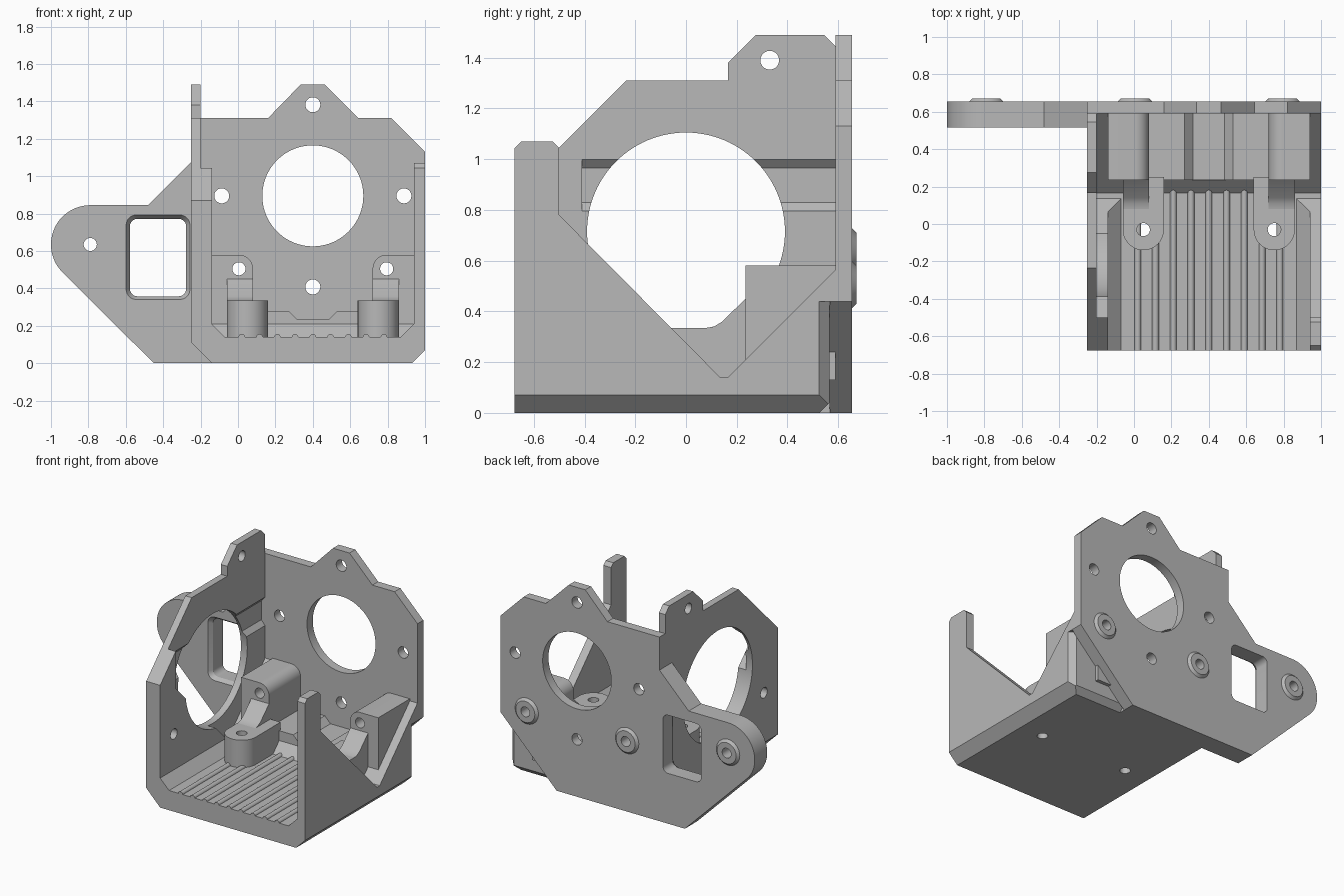
import bpy, bmesh
from math import sin, cos, radians

scene_cube = bpy.data.objects.get("Cube")
if scene_cube:
    bpy.data.objects.remove(scene_cube, do_unlink=True)

grey = bpy.data.materials.new("plain grey")
grey.use_nodes = True
grey.diffuse_color = (0.48, 0.48, 0.48, 1)
grey.node_tree.nodes["Principled BSDF"].inputs["Base Color"].default_value = (0.48, 0.48, 0.48, 1)

PLACE = {"x": lambda u, v, d: (d, u, v),   # profile in y, z
         "y": lambda u, v, d: (u, d, v),   # profile in x, z
         "z": lambda u, v, d: (u, v, d)}   # profile in x, y


def arc(u, v, r, start, end, steps=16):
    angles = [radians(start + (end - start) * i / steps) for i in range(steps + 1)]
    return [(u + r * cos(a), v + r * sin(a)) for a in angles]


def circle(u, v, r, steps=48):
    return arc(u, v, r, 0, 360, steps)[:-1]


def rounded_box(u0, u1, v0, v1, r):
    corners = ((u1, v1), (u0, v1), (u0, v0), (u1, v0))
    signs = ((-1, -1), (1, -1), (1, 1), (-1, 1))
    points = []
    for i, ((u, v), (su, sv)) in enumerate(zip(corners, signs)):
        points += arc(u + su * r, v + sv * r, r, 90 * i, 90 * i + 90, 6)
    return points


def prism(name, axis, profile, a, b, far_profile=None):
    """Solid between a profile at depth a and its far copy at depth b."""
    bm = bmesh.new()
    near = [bm.verts.new(PLACE[axis](u, v, a)) for u, v in profile]
    far = [bm.verts.new(PLACE[axis](u, v, b)) for u, v in far_profile or profile]
    bm.faces.new(near)
    bm.faces.new(far)
    for i in range(len(near)):
        j = (i + 1) % len(near)
        bm.faces.new((near[i], near[j], far[j], far[i]))
    bmesh.ops.recalc_face_normals(bm, faces=bm.faces)
    mesh = bpy.data.meshes.new(name)
    bm.to_mesh(mesh)
    bm.free()
    mesh.materials.append(grey)
    obj = bpy.data.objects.new(name, mesh)
    bpy.context.collection.objects.link(obj)
    return obj


def cut(obj, cutters):
    for cutter in cutters:
        mod = obj.modifiers.new("cut", "BOOLEAN")
        mod.operation, mod.solver, mod.object = "DIFFERENCE", "EXACT", cutter
    graph = bpy.context.evaluated_depsgraph_get()
    mesh = bpy.data.meshes.new_from_object(obj.evaluated_get(graph))
    obj.modifiers.clear()
    obj.data = mesh


def mirror_x(points):
    return [(0.8 - u, v) for u, v in points]


cutters, parts = [], []


def cutter(*args):
    obj = prism("cutter", *args)
    obj.hide_render = True
    cutters.append(obj)
    return obj


def part(*args):
    obj = prism(*args)
    parts.append(obj)
    return obj


# Shared cutters: screw holes, lug holes and the stepped rear corner
screws = [(-0.79, 0.635), (0.005, 0.505), (0.795, 0.505)]
screw_holes = [cutter("y", circle(u, v, 0.035), 0.1, 0.8) for u, v in screws]
lug_holes = [cutter("z", circle(x, -0.03, 0.035), -0.1, 0.6) for x in (0.05, 0.75)]
corner = [cutter("y", [(1.05, 0.49), (0.51, -0.05), (1.05, -0.05)], 0.565, 0.8),
          cutter("z", [(1.04, 0.485), (1.04, 0.57), (0.96, 0.565)], -0.05, 0.44),
          cutter("x", [(0.485, -0.04), (0.57, -0.04), (0.565, 0.04)], 0.56, 1.05)]

# Tray: floor with both side walls, lowered by a V between front and back
tray = part("tray", "y", [(-0.25, 0.11), (-0.14, 0), (0.93, 0), (1, 0.07), (1, 1.07), (0.94, 1.07),
                          (0.94, 0.21), (0.87, 0.14), (-0.07, 0.14), (-0.14, 0.21),
                          (-0.14, 1.07), (-0.25, 1.07)], -0.675, 0.595)
v_space = cutter("x", [(-0.5, 1.2), (-0.5, 0.78), (0.135, 0.14), (0.165, 0.14),
                       (0.65, 0.625), (0.65, 1.2)], -0.4, 1.2)
left_slope = cutter("x", [(-0.7, 0.845), (-0.45, 1.095), (-0.7, 1.095)], -0.4, 0)
front_tip = cutter("x", [(-0.7, 1.02), (-0.63, 1.09), (-0.7, 1.09)], 0.8, 1.1)
rear_tip = cutter("x", [(-0.48, 1.025), (-0.545, 1.09), (-0.48, 1.09)], 0.8, 1.1)

# Openings in the tall side wall
wall_holes = [cutter("x", circle(y, z, r, n), -0.4, -0.1) for y, z, r, n in
              ((0, 0.715, 0.39, 96), (0.33, 1.39, 0.037, 32), (-0.52, 0.465, 0.037, 32))]
groove = cutter("y", [(-0.19, 1.01), (-0.23, 0.965), (-0.23, 0.83), (-0.19, 0.785)], -0.41, 0.6)
cut(tray, [v_space, left_slope, front_tip, rear_tip] + wall_holes + lug_holes + corner)

side_wall = part("side_wall", "x", [(-0.675, 0.11), (-0.675, 0.87), (-0.235, 1.31), (0.165, 1.31),
                                    (0.165, 1.38), (0.275, 1.49), (0.545, 1.49), (0.59, 1.445),
                                    (0.59, 0.11)], -0.25, -0.2)
cut(side_wall, wall_holes + [groove])

# Back plate with its large bore and four bolt holes
back_plate = part("back_plate", "y", [(-0.25, 0), (0.93, 0), (1, 0.07), (1, 1.13), (0.82, 1.31),
                                      (0.645, 1.31), (0.465, 1.49), (0.335, 1.49), (0.16, 1.31),
                                      (-0.25, 1.31)], 0.59, 0.655)
bore = [cutter("y", circle(0.4, 0.895, 0.27, 80), 0.4, 0.8)]
bore += [cutter("y", circle(0.4 + 0.487 * i, 0.895 + 0.487 * j, 0.04), 0.55, 0.8)
         for i, j in ((1, 0), (-1, 0), (0, 1), (0, -1))]
cut(back_plate, bore + screw_holes + corner)

# Thick rounded ear with a window
ear = part("ear", "y", [(-0.14, 0), (-0.25, 0.11), (-0.25, 1.075), (-0.48, 0.845)]
           + arc(-0.79, 0.635, 0.21, 90, 225, 32) + [(-0.45, 0)], 0.515, 0.655)
window = cutter("y", rounded_box(-0.605, -0.25, 0.335, 0.8, 0.06), 0.505, 0.545,
                rounded_box(-0.578, -0.277, 0.358, 0.772, 0.04))
window_back = cutter("y", rounded_box(-0.578, -0.277, 0.358, 0.772, 0.04), 0.54, 0.8)
cut(ear, [window, window_back, screw_holes[0]])

# Screw bosses on the back
for (u, v), hole in zip(screws, screw_holes):
    boss = part("screw_boss", "y", circle(u, v, 0.097), 0.65, 0.672, circle(u, v, 0.075))
    cut(boss, [hole])

# Ramp and raised rear floor with a shallow channel
ramp = part("floor_ramp", "x", [(0.165, 0.14), (0.235, 0.21), (0.59, 0.21), (0.59, 0.13),
                                (0.165, 0.13)], -0.14, 0.94)
cut(ramp, corner)
half = [(0, 0.13), (0, 0.28), (0.27, 0.28), (0.315, 0.235)]
part("rear_floor", "y", half + mirror_x(half)[::-1], 0.235, 0.59)

# Clamp blocks, lugs and gussets, mirrored about the bore
block = [(-0.14, 0.14), (-0.14, 0.58)] + arc(0.005, 0.505, 0.075, 90, 0) + [(0.08, 0.14)]
lug = [(0.16, 0.25), (-0.06, 0.25)] + arc(0.05, -0.03, 0.11, 180, 360, 32)
gusset = [(0.08, 0.32), (0.08, 0.335), (0.11, 0.34), (0.14, 0.358), (0.235, 0.45), (0.235, 0.32)]
for i, side in enumerate(("right", "left")):
    flip = mirror_x if i else list
    clamp = part(side + "_clamp_block", "y", flip(block), 0.235, 0.59)
    cut(clamp, screw_holes[1:] + corner)
    cut(part(side + "_lug", "z", flip(lug), 0.13, 0.335), [lug_holes[i]])
    x0, x1 = (0.72, 0.86) if i else (-0.06, 0.08)
    part(side + "_gusset", "x", gusset, x0, x1)

# Floor ribs
for i in range(9):
    x = 0.02 + 0.095 * i
    part("floor_rib", "y", arc(x, 0.138, 0.018, 0, 180, 10), -0.675, 0.19)

# Remove the helpers, then shade curved faces smooth
for obj in cutters:
    bpy.data.objects.remove(obj, do_unlink=True)
bpy.ops.object.select_all(action="DESELECT")
for obj in parts:
    obj.select_set(True)
bpy.context.view_layer.objects.active = parts[0]
bpy.ops.object.shade_smooth_by_angle(angle=radians(25))
